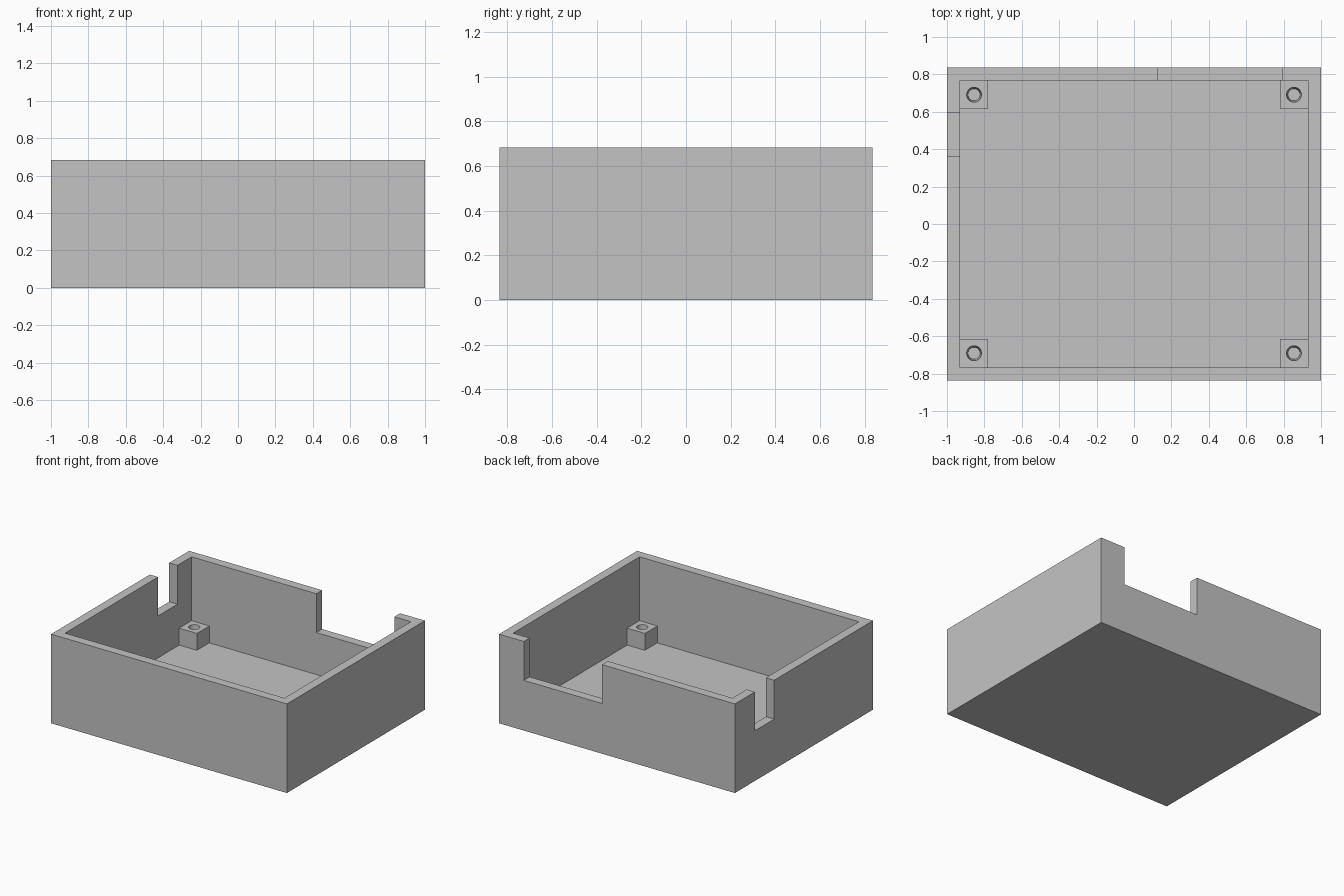
import bpy
import math

if "Cube" in bpy.data.objects:
    bpy.data.objects.remove(bpy.data.objects["Cube"], do_unlink=True)

# Overall dimensions
HALF_X, HALF_Y, HEIGHT = 1.0, 0.836, 0.683
WALL, FLOOR = 0.07, 0.063
NOTCH_Z = 0.385
POST, POST_TOP = 0.15, 0.193

grey = bpy.data.materials.new("light_grey")
grey.use_nodes = True
colour = (0.55, 0.55, 0.55, 1)
grey.diffuse_color = colour
grey.node_tree.nodes["Principled BSDF"].inputs["Base Color"].default_value = colour


def box(name, low, high):
    """Box spanning two opposite corners."""
    centre = [(a + b) / 2 for a, b in zip(low, high)]
    bpy.ops.mesh.primitive_cube_add(size=1, location=centre)
    obj = bpy.context.object
    obj.name = name
    obj.scale = [b - a for a, b in zip(low, high)]
    bpy.ops.object.transform_apply(location=True, rotation=False, scale=True)
    obj.data.materials.append(grey)
    return obj


def cut(target, cutter):
    """Subtract the cutter from the target and discard it."""
    cutter.hide_render = True
    mod = target.modifiers.new("cut", "BOOLEAN")
    mod.operation = "DIFFERENCE"
    mod.solver = "EXACT"
    mod.object = cutter
    bpy.context.view_layer.objects.active = target
    bpy.ops.object.modifier_apply(modifier=mod.name)
    bpy.data.objects.remove(cutter, do_unlink=True)


# Open tray with a hollow interior
in_x, in_y = HALF_X - WALL, HALF_Y - WALL
tray = box("tray", (-HALF_X, -HALF_Y, 0), (HALF_X, HALF_Y, HEIGHT))
cut(tray, box("cavity_cutter", (-in_x, -in_y, FLOOR), (in_x, in_y, 1)))

# Wide notch in the back wall, narrow notch in the right wall
cut(tray, box("back_notch_cutter", (0.128, in_y - 0.05, NOTCH_Z), (0.79, 1, 1)))
cut(tray, box("side_notch_cutter", (-1.1, 0.36, NOTCH_Z), (0.05 - in_x, 0.595, 1)))

# Corner screw posts with tapered blind holes
for sx, side in ((1, "left"), (-1, "right")):
    for sy, end in ((1, "back"), (-1, "front")):
        xs = sorted((sx * (in_x + 0.02), sx * (in_x - POST)))
        ys = sorted((sy * (in_y + 0.02), sy * (in_y - POST)))
        post = box(f"{end}_{side}_post", (xs[0], ys[0], FLOOR - 0.02), (xs[1], ys[1], POST_TOP))
        bottom = FLOOR + 0.01
        bpy.ops.mesh.primitive_cone_add(
            vertices=32, radius1=0.032, radius2=0.04, depth=POST_TOP - bottom + 0.002,
            location=(sx * (in_x - POST / 2), sy * (in_y - POST / 2), (POST_TOP + bottom + 0.002) / 2))
        hole = bpy.context.object
        hole.data.materials.append(grey)
        cut(post, hole)
        bpy.ops.object.select_all(action="DESELECT")
        post.select_set(True)
        bpy.ops.object.shade_smooth_by_angle(angle=math.radians(30))
